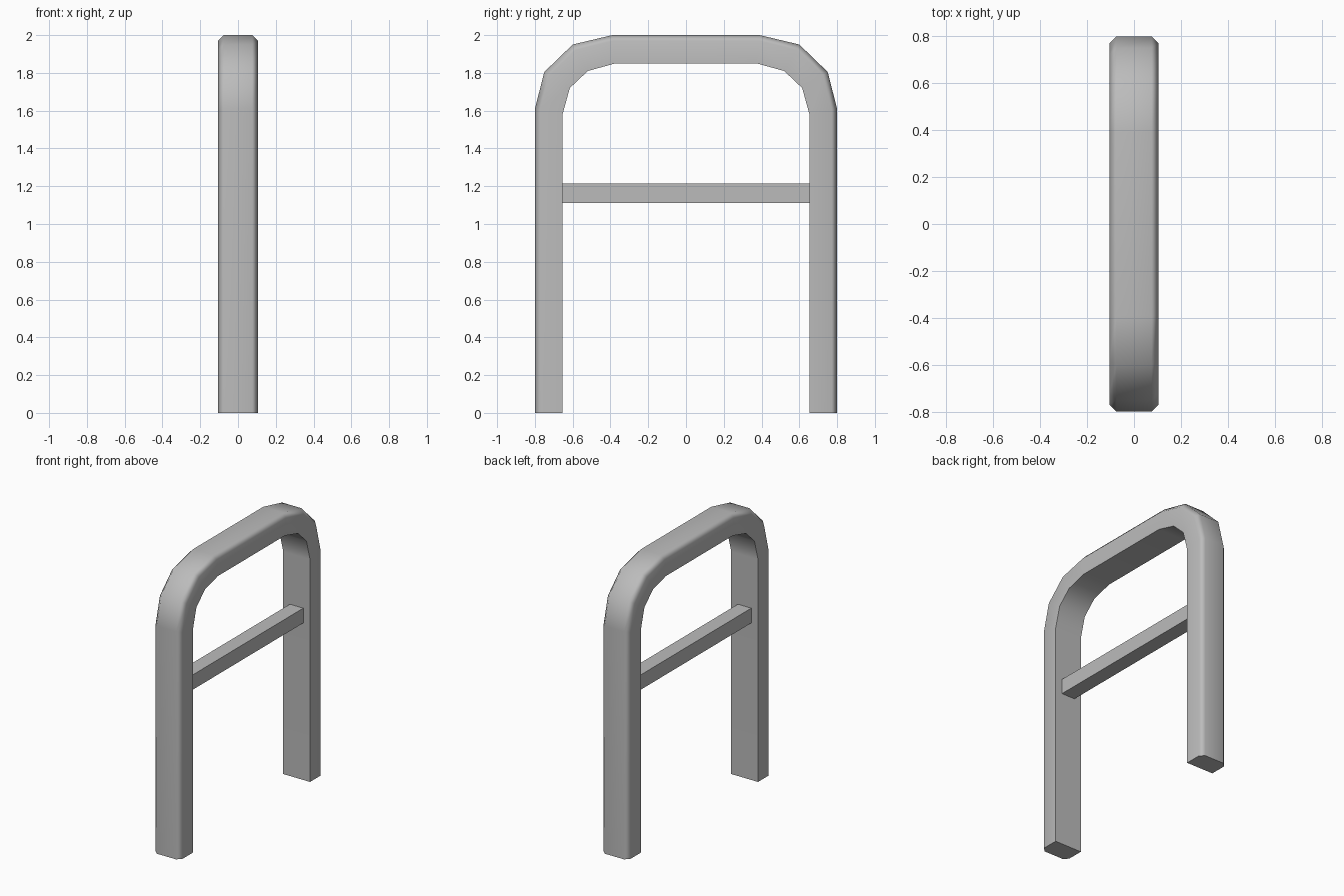
import bpy, bmesh, math

if "Cube" in bpy.data.objects:
    bpy.data.objects.remove(bpy.data.objects["Cube"], do_unlink=True)

grey = bpy.data.materials.new("plain grey")
grey.use_nodes = True
colour = (0.5, 0.5, 0.5, 1)
grey.diffuse_color = colour
grey.node_tree.nodes["Principled BSDF"].inputs["Base Color"].default_value = colour


def finish(bm, name):
    bmesh.ops.recalc_face_normals(bm, faces=bm.faces)
    mesh = bpy.data.meshes.new(name)
    bm.to_mesh(mesh)
    bm.free()
    mesh.materials.append(grey)
    ob = bpy.data.objects.new(name, mesh)
    bpy.context.collection.objects.link(ob)
    return ob


def mirrored(half):
    return half + [(-y, z) for y, z in reversed(half)]


# Outer and inner outlines of the bent frame, as (y, z)
outer = mirrored([(-0.8, 0), (-0.8, 1.61), (-0.75, 1.805), (-0.6, 1.95), (-0.39, 2)])
inner = mirrored([(-0.655, 0), (-0.655, 1.575), (-0.615, 1.72), (-0.52, 1.81), (-0.375, 1.85)])

# Cross-section: (x, share of the way from outer to inner), bevelled outside
W, C = 0.105, 0.03
section = [(-W, 1), (-W, 0.2), (-W + C, 0), (W - C, 0), (W, 0.2), (W, 1)]

# Frame: two legs and the arched top in one sweep
bm = bmesh.new()
rings = [[bm.verts.new((x, oy + (iy - oy) * t, oz + (iz - oz) * t)) for x, t in section]
         for (oy, oz), (iy, iz) in zip(outer, inner)]
for a, b in zip(rings, rings[1:]):
    for i in range(len(section)):
        j = (i + 1) % len(section)
        bm.faces.new((a[i], a[j], b[j], b[i]))
bm.faces.new(rings[0])
bm.faces.new(rings[-1])
frame = finish(bm, "bent_frame")
bpy.ops.object.select_all(action="DESELECT")
frame.select_set(True)
bpy.context.view_layer.objects.active = frame
bpy.ops.object.shade_smooth_by_angle(angle=math.radians(50))
weighted = frame.modifiers.new("weighted normals", "WEIGHTED_NORMAL")
weighted.keep_sharp = True

# Crossbar between the legs
bm = bmesh.new()
bmesh.ops.create_cube(bm, size=1)
for v in bm.verts:
    v.co = (v.co.x * 0.105, v.co.y * 1.31, v.co.z * 0.105 + 1.163)
finish(bm, "crossbar")
